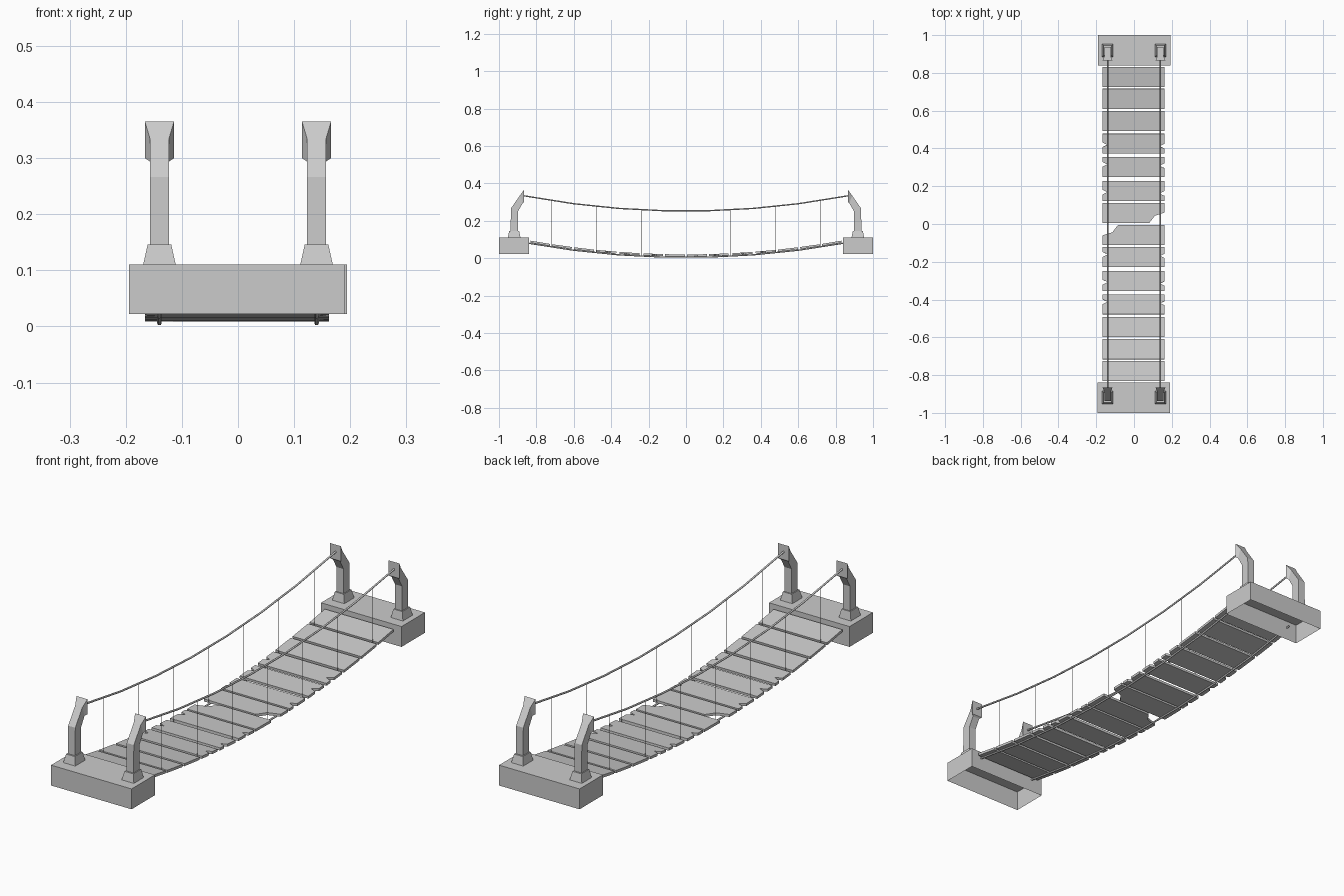
import bpy, bmesh
from math import atan2, pi
from mathutils import Matrix, Vector

if "Cube" in bpy.data.objects:
    bpy.data.objects.remove(bpy.data.objects["Cube"])


def finish(name, bm, matrix=None):
    if matrix is not None:
        bm.transform(matrix)
    bmesh.ops.recalc_face_normals(bm, faces=bm.faces)
    me = bpy.data.meshes.new(name)
    bm.to_mesh(me)
    bm.free()
    ob = bpy.data.objects.new(name, me)
    bpy.context.collection.objects.link(ob)
    return ob


def loft(bm, rings, cap_start=True, cap_end=True):
    rows = [[bm.verts.new(p) for p in ring] for ring in rings]
    for a, b in zip(rows, rows[1:]):
        n = len(a)
        for i in range(n):
            bm.faces.new((a[i], a[(i + 1) % n], b[(i + 1) % n], b[i]))
    if cap_start:
        bm.faces.new(rows[0][::-1])
    if cap_end:
        bm.faces.new(rows[-1])


def rect(x0, x1, y0, y1, z):
    return [(x0, y0, z), (x1, y0, z), (x1, y1, z), (x0, y1, z)]


def slanted(x, hw, outer, inner):
    # four-sided post section between an outer and an inner (y, z) point
    return [(x - hw, *outer), (x + hw, *outer), (x + hw, *inner), (x - hw, *inner)]


def tube(name, points, radius, sides):
    cu = bpy.data.curves.new(name, 'CURVE')
    cu.dimensions = '3D'
    cu.bevel_depth = radius
    cu.bevel_resolution = (sides - 4) // 2
    cu.use_fill_caps = True
    sp = cu.splines.new('POLY')
    sp.points.add(len(points) - 1)
    for p, co in zip(sp.points, points):
        p.co = (*co, 1)
    ob = bpy.data.objects.new(name, cu)
    bpy.context.collection.objects.link(ob)


def rail_z(y):
    return 0.252 + 0.081 * (y / 0.865) ** 2


def deck_z(y):
    return 0.004 + 0.075 * (y / 0.84) ** 2


TURN = {'front': Matrix.Identity(4), 'back': Matrix.Rotation(pi, 4, 'Z')}

for end, turn in TURN.items():
    # open-bottomed anchor block
    bm = bmesh.new()
    loft(bm, [rect(-0.194, 0.191, -1, -0.84, 0.022),
              rect(-0.194, 0.191, -1, -0.84, 0.11)], cap_start=False)
    ob = finish(end + '_anchor_block', bm, turn)

    for side, x in (('a', -0.14), ('b', 0.14)):
        # tapered post foot
        bm = bmesh.new()
        loft(bm, [rect(x - 0.029, x + 0.029, -0.953, -0.885, 0.11),
                  rect(x - 0.021, x + 0.021, -0.945, -0.892, 0.146)])
        finish(f'{end}_post_foot_{side}', bm, turn)
        # bent post with flared head
        bm = bmesh.new()
        loft(bm, [slanted(x, 0.017, (-0.938, 0.146), (-0.897, 0.146)),
                  slanted(x, 0.017, (-0.936, 0.266), (-0.897, 0.252)),
                  slanted(x, 0.017, (-0.888, 0.335), (-0.873, 0.294)),
                  slanted(x, 0.026, (-0.866, 0.365), (-0.866, 0.300))])
        finish(f'{end}_post_{side}', bm, turn)

# deck planks: half the bridge, turned around for the other half
W = 0.164
PLANKS = [(0.0585, 'corner'), (0.175, 'notch'), (0.302, 'notch'), (0.426, 'notch'),
          (0.546, ''), (0.664, ''), (0.780, '')]
for end, turn in TURN.items():
    for i, (yc, kind) in enumerate(PLANKS):
        h = 0.053
        if kind == 'corner':
            outline = [(-W, -h), (0.083, -h), (0.112, -0.015), (W, 0.002), (W, h), (-W, h)]
        elif kind == 'notch':
            s = 0.01 * (-1) ** i
            outline = [(-W, -h), (W, -h), (W, s - 0.016), (W - 0.028, s - 0.004),
                       (W, s + 0.010), (W, h), (-W, h), (-W, s + 0.016),
                       (-W + 0.024, s + 0.004), (-W, s - 0.008)]
        else:
            outline = [(-W, -h), (W, -h), (W, h), (-W, h)]
        bm = bmesh.new()
        loft(bm, [[(x, y, z) for x, y in outline] for z in (0, 0.011)])
        slope = atan2(deck_z(yc + h) - deck_z(yc - h), 2 * h)
        place = Matrix.Translation((0, yc, deck_z(yc) + 0.005)) @ Matrix.Rotation(slope, 4, 'X')
        finish(f'{end}_plank_{i}', bm, Matrix.Translation((-0.002, 0, 0)) @ turn @ place)

# ropes and hangers on both sides
KNOTS = (0.12, 0.36, 0.60)
for side, x in (('left', -0.14), ('right', 0.14)):
    for name, zf, y_end in (('handrail_rope', rail_z, 0.868), ('deck_rope', deck_z, 0.855)):
        ys = [-y_end] + [-k for k in KNOTS[::-1]] + list(KNOTS) + [y_end]
        tube(f'{side}_{name}', [(x, y, zf(y)) for y in ys], 0.004, 6)
    for k in range(-3, 4):
        y = 0.24 * k
        tube(f'{side}_hanger_{k + 3}', [(x, y, deck_z(y)), (x, y, rail_z(y))], 0.0012, 4)
